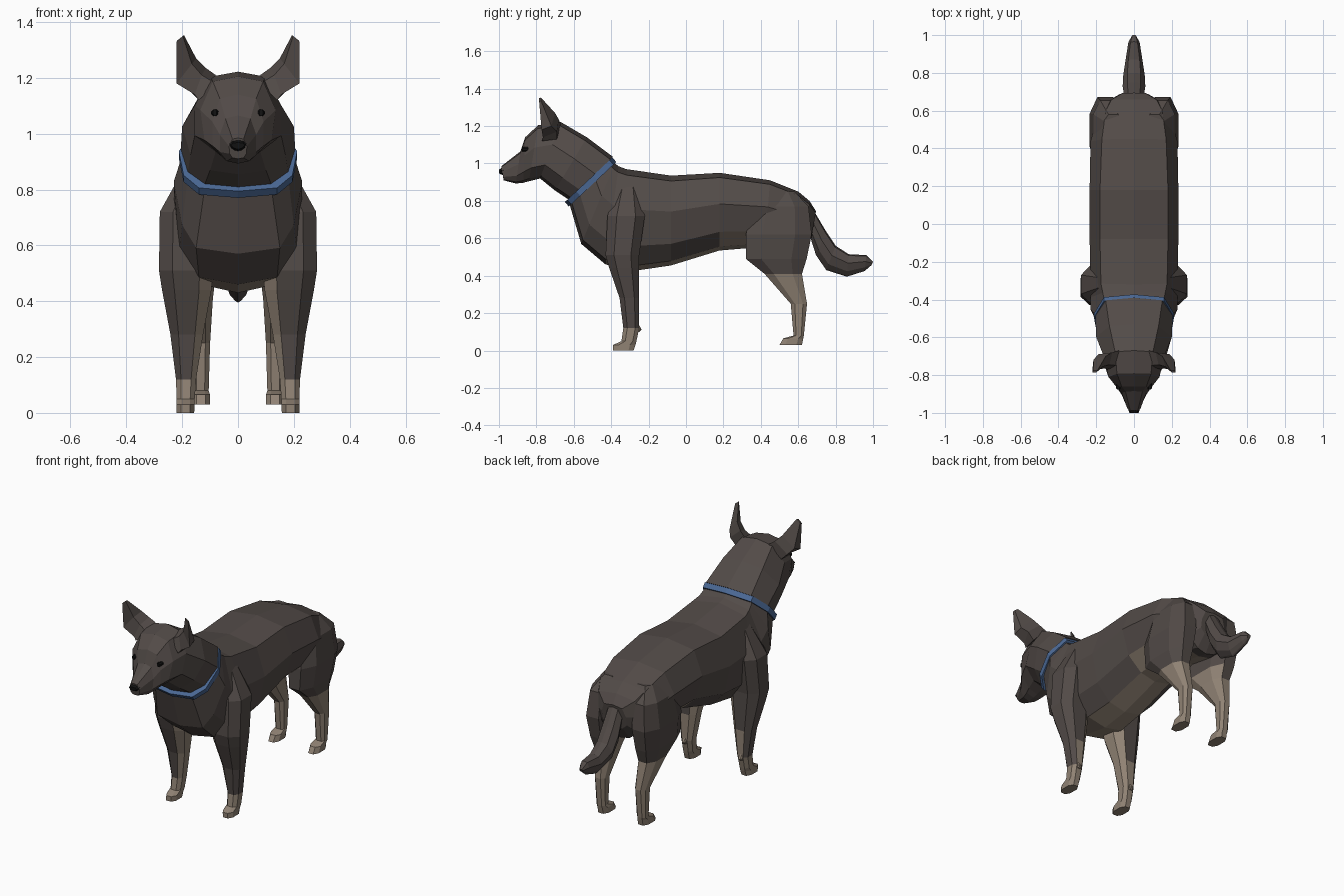
import bpy, bmesh
from mathutils import Vector


def material(name, r, g, b):
    m = bpy.data.materials.new(name)
    m.diffuse_color = (r, g, b, 1)
    return m


FUR = material("dark_fur", 0.085, 0.07, 0.064)
TAN = material("tan_fur", 0.28, 0.225, 0.175)
BLUE = material("blue", 0.07, 0.14, 0.30)
BLACK = material("black", 0.006, 0.006, 0.006)


def loft(name, rings, mats, pick=None, mirror=False):
    """Skin closed rings of equal length, cap the ends, colour faces with pick(centre, normal)."""
    bm = bmesh.new()
    vs = [[bm.verts.new(p) for p in r] for r in rings]
    n = len(vs[0])
    for a, b in zip(vs, vs[1:]):
        for i in range(n):
            j = (i + 1) % n
            bm.faces.new((a[i], a[j], b[j], b[i]))
    bm.faces.new(vs[0])
    bm.faces.new(vs[-1])
    bmesh.ops.recalc_face_normals(bm, faces=bm.faces)
    if pick:
        for f in bm.faces:
            f.material_index = int(pick(f.calc_center_median(), f.normal))
    me = bpy.data.meshes.new(name)
    bm.to_mesh(me)
    bm.free()
    for m in mats:
        me.materials.append(m)
    ob = bpy.data.objects.new(name, me)
    bpy.context.collection.objects.link(ob)
    if mirror:
        ob.modifiers.new("mirror", 'MIRROR')
    return ob


def section(yt, zt, yb, zb, *w, t=(0.06, 0.4, 0.76, 0.95)):
    """Symmetric ten-sided ring between a top and a bottom point, with four half widths."""
    top, bot = Vector((0, yt, zt)), Vector((0, yb, zb))
    side = [top.lerp(bot, f) + Vector((x, 0, 0)) for f, x in zip(t, w)]
    other = [Vector((-p.x, p.y, p.z)) for p in reversed(side)]
    return [top] + side + [bot] + other


def limb(z, y0, y1, x0, x1, c=0.25):
    """Horizontal chamfered-box ring."""
    dx, dy = (x1 - x0) * c, (y1 - y0) * c
    return [(x0 + dx, y0, z), (x1 - dx, y0, z), (x1, y0 + dy, z), (x1, y1 - dy, z),
            (x1 - dx, y1, z), (x0 + dx, y1, z), (x0, y1 - dy, z), (x0, y0 + dy, z)]


# torso, rump to collar
collar_ring = (-0.395, 1.01, -0.625, 0.79)
torso = [
    (0.695, 0.745, 0.67, 0.60, .06, .08, .08, .05),
    (0.66, 0.80, 0.62, 0.52, .12, .15, .13, .06),
    (0.60, 0.85, 0.56, 0.53, .15, .19, .16, .08),
    (0.45, 0.91, 0.42, 0.555, .17, .23, .19, .10),
    (0.18, 0.95, 0.18, 0.535, .18, .235, .19, .10),
    (-0.08, 0.935, -0.08, 0.455, .18, .235, .20, .11),
    (-0.32, 0.97, -0.25, 0.43, .175, .23, .20, .12),
    (-0.36, 0.985, -0.43, 0.46, .165, .23, .21, .14),
    (-0.38, 1.0, -0.56, 0.57, .16, .23, .20, .15),
    (*collar_ring, .15, .20, .18, .12),
]
loft("torso", [section(*r) for r in torso], [FUR, TAN],
     lambda c, n: n.z < -0.75 and -0.45 < c.y < 0.5)

# collar band
wide = (.16, .212, .195, .14)
y0, z0, y1, z1 = collar_ring
loft("collar", [section(y0 + 0.012 - 0.66 * d, z0 + 0.01 + 0.75 * d,
                        y1 - 0.012 - 0.66 * d, z1 - 0.008 + 0.75 * d, *wide)
                for d in (-0.016, 0.016)], [BLUE])

# neck ruff, skull and muzzle
head = [
    (-0.39, 1.035, -0.625, 0.805, .15, .205, .18, .12),
    (-0.53, 1.14, -0.70, 0.855, .13, .20, .17, .10),
    (-0.67, 1.222, -0.78, 0.92, .10, .155, .155, .08),
    (-0.79, 1.205, -0.84, 0.905, .09, .135, .12, .06),
    (-0.86, 1.14, -0.87, 0.897, .065, .092, .09, .05),
    (-0.885, 1.065, -0.91, 0.893, .045, .065, .065, .04),
    (-0.988, 0.985, -0.975, 0.91, .02, .032, .03, .02),
]
loft("head", [section(*r) for r in head], [FUR])

# nose
loft("nose", [section(-0.975, 0.982, -0.98, 0.938, .02, .032, .025, .012),
              section(-1.0, 0.968, -0.998, 0.945, .018, .025, .018, .008)], [BLACK])

# eyes
loft("eyes", [limb(z, -0.877, -0.835, 0.083 - w, 0.083 + w)
              for z, w in ((1.064, .006), (1.07, .013), (1.08, .013), (1.087, .006))],
     [BLACK], mirror=True)

# ears
loft("ears", [
    [(.08, -.67, 1.21), (.08, -.75, 1.18), (.14, -.77, 1.12), (.15, -.69, 1.13)],
    [(.115, -.68, 1.235), (.13, -.745, 1.21), (.155, -.765, 1.14), (.19, -.69, 1.17)],
    [(.15, -.70, 1.27), (.165, -.755, 1.25), (.22, -.772, 1.18), (.215, -.72, 1.20)],
    [(.193, -.775, 1.352), (.198, -.785, 1.35), (.22, -.785, 1.33), (.216, -.775, 1.335)],
], [FUR], mirror=True)

# front legs with shoulder and paw
front = [
    (0.90, -.36, -.26, .08, .18), (0.72, -.42, -.22, .09, .28),
    (0.51, -.43, -.25, .09, .283), (0.44, -.41, -.25, .095, .272),
    (0.28, -.355, -.25, .125, .242), (0.12, -.335, -.25, .15, .222),
    (0.05, -.345, -.265, .155, .22), (0.03, -.39, -.27, .155, .22),
    (0.0, -.39, -.28, .157, .22),
]
loft("front_legs", [limb(*r) for r in front], [FUR, TAN],
     lambda c, n: c.z < 0.12 or (n.x < -0.3 and c.z < 0.5) or (n.y > 0.8 and c.z < 0.3), mirror=True)

# small claws behind the front wrists
loft("dew_claws", [limb(0.135, -.27, -.25, .175, .20), limb(0.112, -.27, -.237, .175, .20),
                   limb(0.10, -.27, -.25, .175, .20)], [TAN], mirror=True)

# hind legs with thigh and paw
hind = [
    (0.85, .44, .58, .06, .16), (0.77, .36, .655, .07, .215),
    (0.62, .32, .672, .07, .235), (0.49, .32, .645, .08, .22),
    (0.41, .42, .62, .09, .20), (0.25, .56, .647, .10, .168),
    (0.08, .575, .63, .105, .163), (0.065, .52, .627, .10, .165),
    (0.03, .50, .62, .10, .165),
]
loft("hind_legs", [limb(*r) for r in hind], [FUR, TAN],
     lambda c, n: c.z < 0.42 or (n.x < -0.5 and c.z < 0.55), mirror=True)

# tail
tail = [
    (0.67, 0.77, 0.66, 0.62, .03, .05, .04, .02),
    (0.75, 0.635, 0.695, 0.51, .035, .06, .045, .012),
    (0.80, 0.56, 0.75, 0.43, .035, .058, .04, .01),
    (0.87, 0.515, 0.86, 0.395, .03, .045, .03, .01),
    (0.965, 0.51, 0.955, 0.425, .018, .03, .02, .008),
    (1.0, 0.475, 0.99, 0.455, .008, .012, .01, .005),
]
loft("tail", [section(*r) for r in tail], [FUR])
